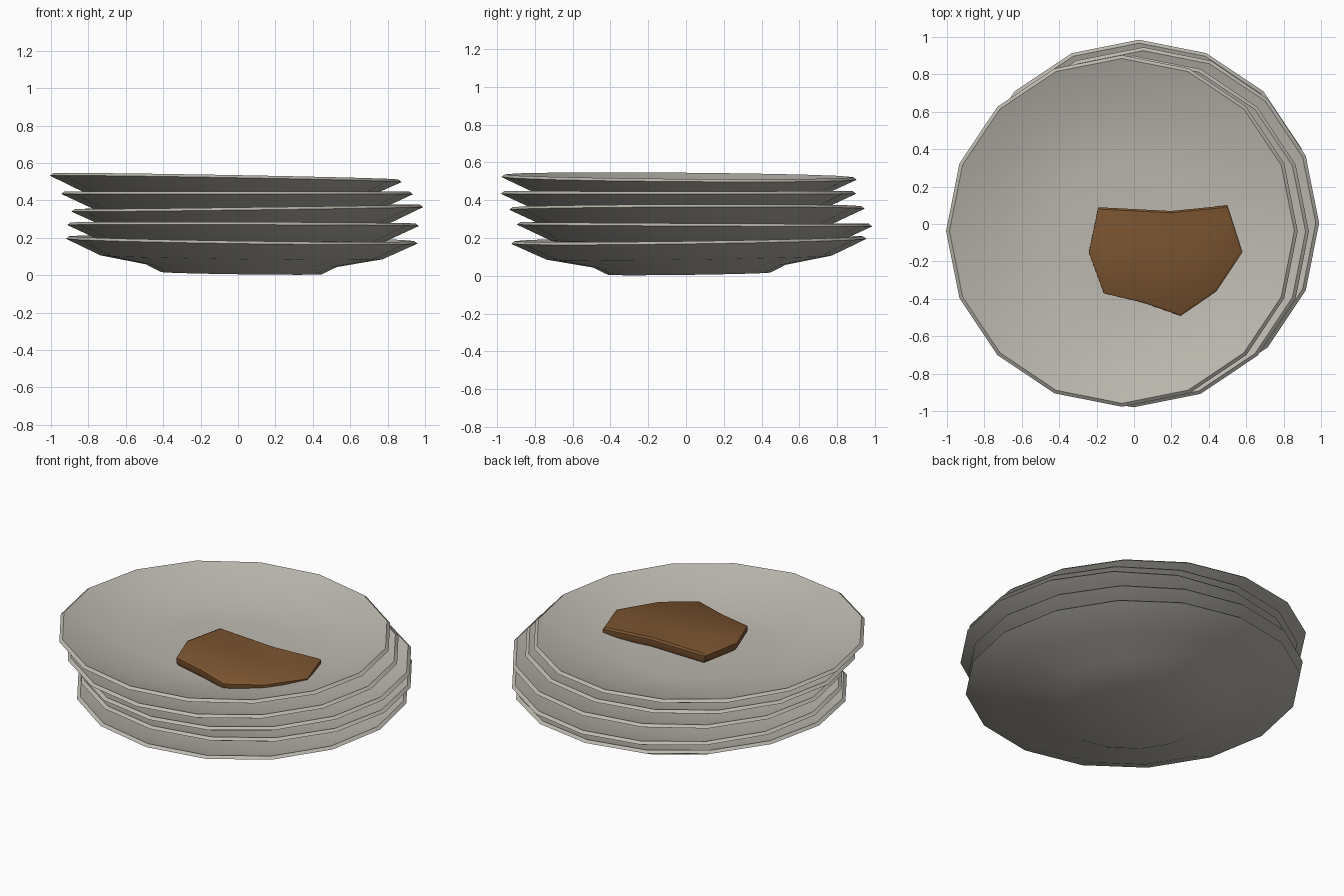
import bpy, bmesh, math

if "Cube" in bpy.data.objects:
    bpy.data.objects.remove(bpy.data.objects["Cube"])

SIDES = 16


def material(name, color):
    m = bpy.data.materials.new(name)
    m.diffuse_color = color
    m.use_nodes = True
    m.node_tree.nodes["Principled BSDF"].inputs["Base Color"].default_value = m.diffuse_color
    return m


def finish(bm, name, mat, angle):
    bmesh.ops.recalc_face_normals(bm, faces=bm.faces)
    mesh = bpy.data.meshes.new(name)
    bm.to_mesh(mesh)
    bm.free()
    obj = bpy.data.objects.new(name, mesh)
    bpy.context.collection.objects.link(obj)
    mesh.materials.append(mat)
    bpy.ops.object.select_all(action='DESELECT')
    obj.select_set(True)
    bpy.context.view_layer.objects.active = obj
    bpy.ops.object.shade_smooth_by_angle(angle=math.radians(angle))
    return obj


ceramic = material("stained_ceramic", (0.50, 0.48, 0.43, 1))
crust = material("brown_leftover", (0.20, 0.09, 0.03, 1))

# Plate section (radius, height from rim): underside, rim, then dish
UNDER_CENTRE, DISH_CENTRE = -0.155, -0.112
PROFILE = [(0.43, -0.171), (0.51, -0.131), (0.755, -0.086), (0.94, 0.0),
           (0.922, 0.014), (0.73, -0.055), (0.5, -0.096), (0.38, -0.106)]


def plate(name, x, y, z, rx, ry):
    bm = bmesh.new()
    rings = []
    for r, h in PROFILE:
        angles = [2 * math.pi * i / SIDES for i in range(SIDES)]
        rings.append([bm.verts.new((r * math.cos(a), r * math.sin(a), h)) for a in angles])
    for lo, hi in zip(rings, rings[1:]):
        for i in range(SIDES):
            j = (i + 1) % SIDES
            bm.faces.new((lo[i], lo[j], hi[j], hi[i]))
    for ring, h in ((rings[0], UNDER_CENTRE), (rings[-1], DISH_CENTRE)):
        c = bm.verts.new((0, 0, h))
        for i in range(SIDES):
            bm.faces.new((ring[i], ring[(i + 1) % SIDES], c))
    obj = finish(bm, name, ceramic, 50)
    obj.location = (x, y, z)
    obj.rotation_euler = (rx, ry, 0)
    return obj


# Five loosely stacked plates, bottom to top
PLATES = [(0.02, 0.015, 0.182, 0.014, 0.014),
          (0.027, 0.045, 0.266, -0.005, 0.003),
          (0.05, 0.005, 0.352, 0.003, -0.013),
          (-0.005, -0.04, 0.434, 0.0, 0.001),
          (-0.065, -0.037, 0.515, -0.008, 0.018)]
for n, placement in enumerate(PLATES, 1):
    top_plate = plate(f"plate_{n}", *placement)

# Flat brown leftover lying in the top plate
OUTLINE = [(-0.19, 0.09), (-0.24, -0.15), (-0.16, -0.37), (0.05, -0.42), (0.25, -0.49),
           (0.44, -0.36), (0.58, -0.15), (0.50, 0.10), (0.20, 0.07)]
px, py, pz = PLATES[-1][:3]
bm = bmesh.new()
levels = []
for inset, h in ((0.97, -0.105), (1.0, -0.09), (1.0, -0.06), (0.955, -0.05)):
    levels.append([bm.verts.new((0.2 + (x - 0.2) * inset - px,
                                 -0.15 + (y + 0.15) * inset - py, h)) for x, y in OUTLINE])
count = len(OUTLINE)
for lo, hi in zip(levels, levels[1:]):
    for i in range(count):
        j = (i + 1) % count
        bm.faces.new((lo[i], lo[j], hi[j], hi[i]))
bm.faces.new(levels[0])
centre = bm.verts.new((0.27 - px, -0.1 - py, -0.058))
for i in range(count):
    bm.faces.new((levels[-1][i], levels[-1][(i + 1) % count], centre))
food = finish(bm, "food_leftover", crust, 40)
food.location = top_plate.location
food.rotation_euler = top_plate.rotation_euler
